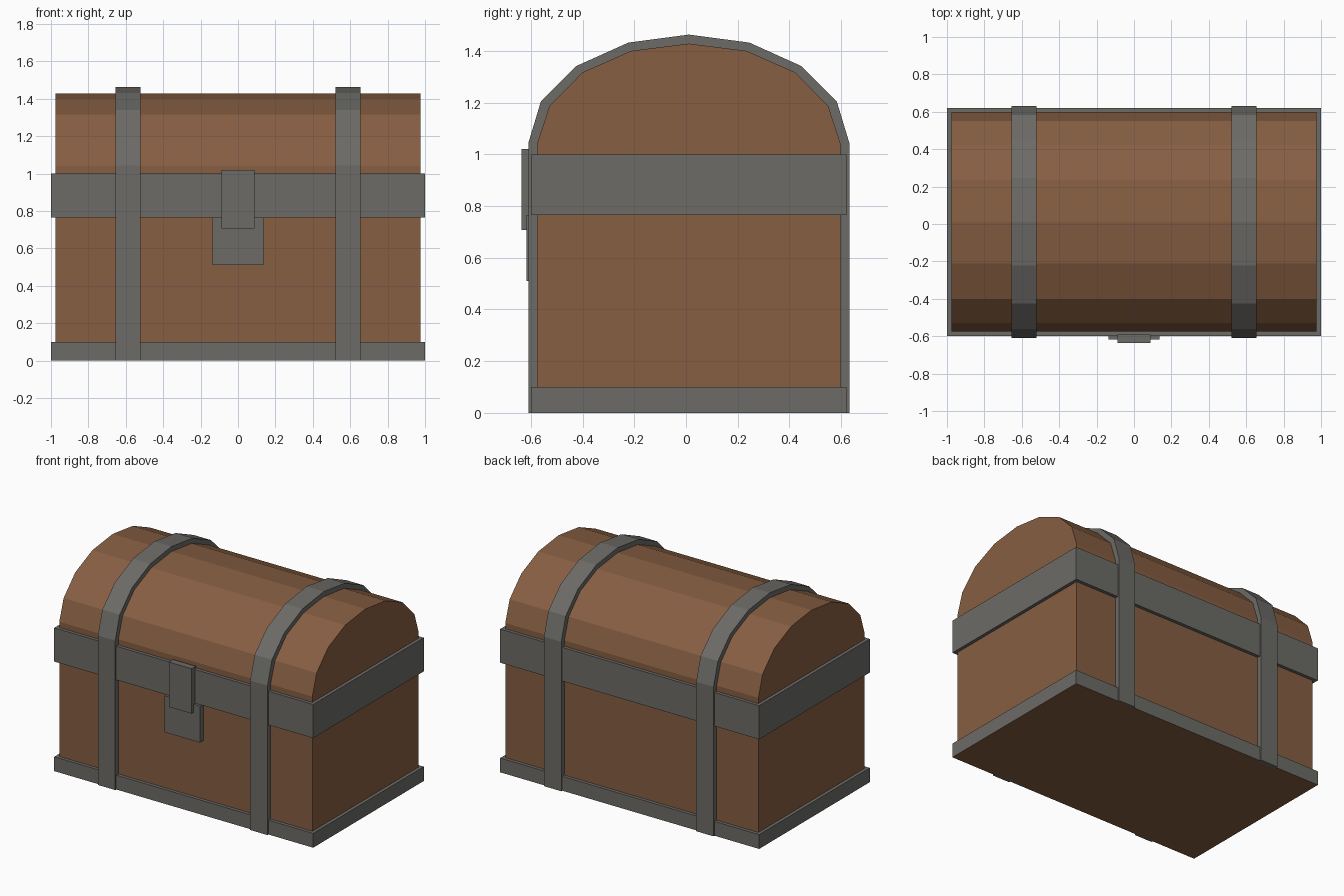
import bpy
import bmesh

old = bpy.data.objects.get("Cube")
if old:
    bpy.data.objects.remove(old, do_unlink=True)


def make_material(name, rgb):
    mat = bpy.data.materials.new(name)
    mat.use_nodes = True
    color = (*rgb, 1.0)
    mat.diffuse_color = color
    bsdf = next(n for n in mat.node_tree.nodes if n.type == "BSDF_PRINCIPLED")
    bsdf.inputs["Base Color"].default_value = color
    bsdf.inputs["Roughness"].default_value = 0.8
    return mat


WOOD = make_material("brown wood", (0.24, 0.113, 0.054))
IRON = make_material("grey iron", (0.15, 0.147, 0.135))
MID = 0.011  # depth centre of the chest


def prism(name, profile, x0, x1, mat):
    """Extrude a closed (y, z) profile along x from x0 to x1."""
    bm = bmesh.new()
    base = bm.faces.new([bm.verts.new((x0, y, z)) for y, z in profile])
    ext = bmesh.ops.extrude_face_region(bm, geom=[base], use_keep_orig=True)
    moved = [g for g in ext["geom"] if isinstance(g, bmesh.types.BMVert)]
    bmesh.ops.translate(bm, verts=moved, vec=(x1 - x0, 0, 0))
    bmesh.ops.recalc_face_normals(bm, faces=bm.faces)
    mesh = bpy.data.meshes.new(name)
    bm.to_mesh(mesh)
    bm.free()
    mesh.materials.append(mat)
    obj = bpy.data.objects.new(name, mesh)
    bpy.context.collection.objects.link(obj)
    return obj


def box(name, half_x, y0, y1, z0, z1, mat):
    return prism(name, [(y0, z0), (y1, z0), (y1, z1), (y0, z1)],
                 -half_x, half_x, mat)


def arch(half_profile, foot):
    """Mirror the front half of an arch and run both ends down to foot."""
    front = [(-half_profile[0][0], foot)] + [(-d, z) for d, z in half_profile]
    back = [(-d, z) for d, z in reversed(front[:-1])]
    return [(MID + d, z) for d, z in front + back]


# Half arches as (distance from centre, height), ending at the crown
LID = [(0.587, 1.04), (0.539, 1.187), (0.411, 1.317), (0.223, 1.4), (0, 1.428)]
HOOP = [(0.621, 1.043), (0.572, 1.205), (0.436, 1.341), (0.234, 1.432), (0, 1.463)]

# Wooden box and domed lid
box("chest_body", 0.977, MID - 0.587, MID + 0.587, 0.05, 0.88, WOOD)
prism("chest_lid", arch(LID, 0.88), -0.977, 0.977, WOOD)

# Iron trim; the underside of the base is wood
base = box("base_trim", 1.0, MID - 0.61, MID + 0.61, 0, 0.1, IRON)
base.data.materials.append(WOOD)
for face in base.data.polygons:
    if face.normal.z < -0.5:
        face.material_index = 1
box("rim_band", 1.0, MID - 0.61, MID + 0.61, 0.765, 1.0, IRON)

# Iron hoops over the lid and down both long sides
hoop_profile = arch(HOOP, 0) + arch(LID, 0)[::-1]
for side, x in (("right", -0.588), ("left", 0.588)):
    prism(side + "_strap", hoop_profile, x - 0.067, x + 0.067, IRON)

# Latch
box("latch_plate", 0.137, -0.617, -0.57, 0.51, 0.765, IRON)
box("latch_clasp", 0.088, -0.637, -0.59, 0.707, 1.02, IRON)
